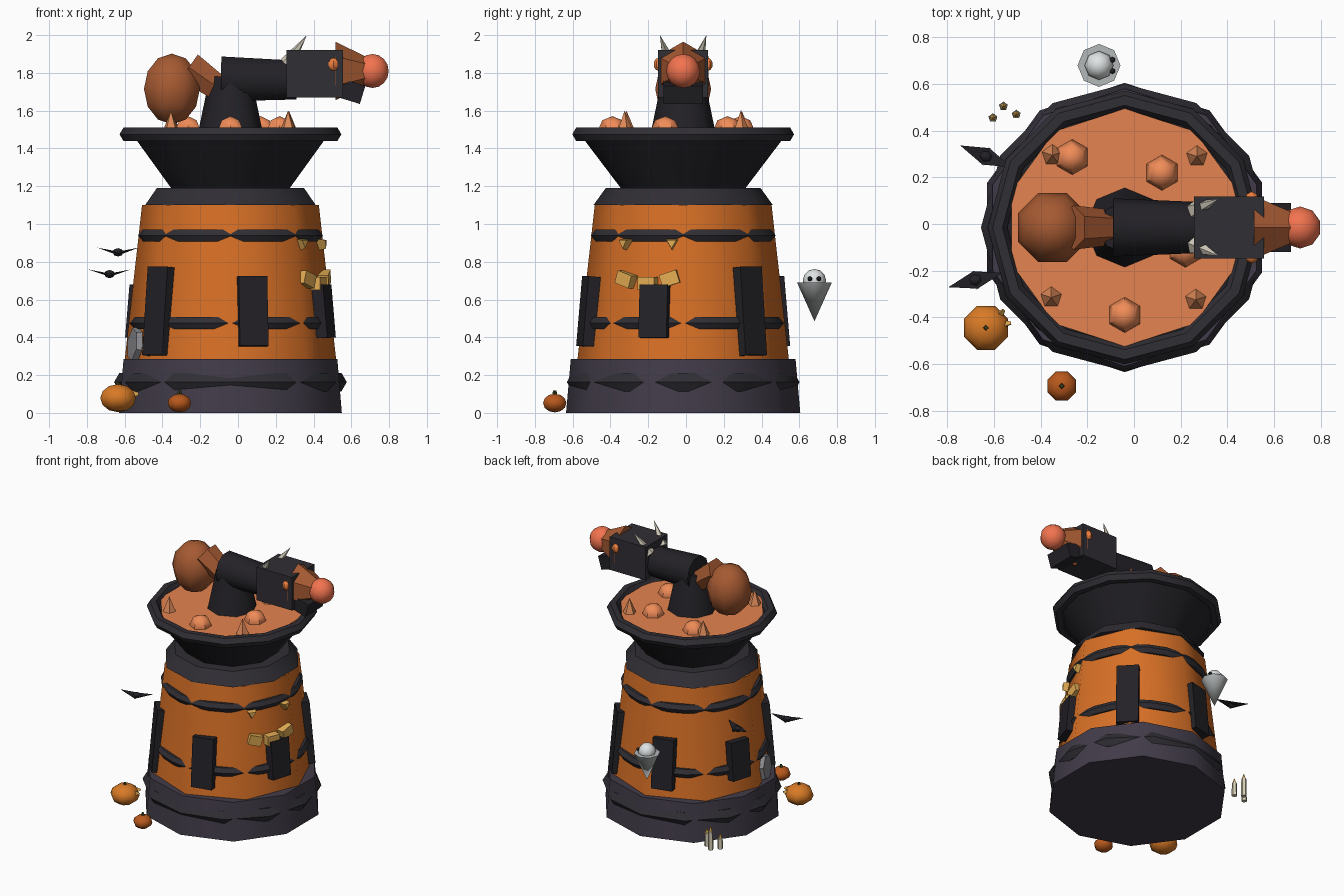
import bpy, bmesh
from math import radians, sin, cos
from mathutils import Vector, Matrix, Euler

if "Cube" in bpy.data.objects:
    bpy.data.objects.remove(bpy.data.objects["Cube"])

CX, CY = -0.04, -0.015          # tower axis
MATS = {}


def mat(hexcol):
    if hexcol not in MATS:
        m = bpy.data.materials.new("paint_" + hexcol)
        srgb = [int(hexcol[i:i + 2], 16) / 255 for i in (0, 2, 4)]
        m.diffuse_color = [((c + 0.055) / 1.055) ** 2.4 for c in srgb] + [1]
        m.use_nodes = True
        m.node_tree.nodes["Principled BSDF"].inputs["Base Color"].default_value = m.diffuse_color
        MATS[hexcol] = m
    return MATS[hexcol]


def finish(name, bm, matrix, color, smooth=False):
    me = bpy.data.meshes.new(name)
    bm.to_mesh(me)
    bm.free()
    ob = bpy.data.objects.new(name, me)
    bpy.context.collection.objects.link(ob)
    ob.matrix_world = matrix
    me.materials.append(mat(color))
    if smooth:
        bpy.ops.object.select_all(action='DESELECT')
        bpy.context.view_layer.objects.active = ob
        ob.select_set(True)
        bpy.ops.object.shade_smooth_by_angle(angle=radians(50))
    return ob


def tube(name, p0, p1, r0, r1, n, color, spin=0, smooth=False):
    """Frustum or cone running from p0 to p1."""
    p0, p1 = Vector(p0), Vector(p1)
    d = p1 - p0
    bm = bmesh.new()
    bmesh.ops.create_cone(bm, cap_ends=True, segments=n, radius1=r0, radius2=r1, depth=d.length)
    if r1 == 0:
        bmesh.ops.remove_doubles(bm, verts=bm.verts, dist=1e-5)
    q = Vector((0, 0, 1)).rotation_difference(d)
    mx = Matrix.Translation((p0 + p1) / 2) @ q.to_matrix().to_4x4() @ Matrix.Rotation(radians(spin), 4, 'Z')
    return finish(name, bm, mx, color, smooth)


def ball(name, loc, r, color, u=8, v=6, rot=0):
    bm = bmesh.new()
    bmesh.ops.create_uvsphere(bm, u_segments=u, v_segments=v, radius=1)
    r = r if isinstance(r, tuple) else (r, r, r)
    bmesh.ops.scale(bm, vec=r, verts=bm.verts)
    mx = Matrix.Translation(loc) @ Matrix.Rotation(radians(rot), 4, 'Z')
    return finish(name, bm, mx, color, True)


def box(name, loc, size, color, rot=(0, 0, 0)):
    bm = bmesh.new()
    bmesh.ops.create_cube(bm, size=1)
    mx = Matrix.Translation(loc) @ Euler([radians(a) for a in rot]).to_matrix().to_4x4()
    return finish(name, bm, mx @ Matrix.Diagonal((*size, 1)), color)


def ring(name, z, major, minor, color, n=12):
    bpy.ops.mesh.primitive_torus_add(location=(CX, CY, z), major_radius=major, minor_radius=minor,
                                     major_segments=n, minor_segments=6)
    ob = bpy.context.object
    ob.name = name
    ob.data.materials.append(mat(color))
    bpy.ops.object.shade_smooth_by_angle(angle=radians(35))


def drum(name, z0, z1, r0, r1, color, n=10):
    tube(name, (CX, CY, z0), (CX, CY, z1), r0, r1, n, color, smooth=True)


def polar(a, r, z):
    return Vector((CX + r * cos(radians(a)), CY + r * sin(radians(a)), z))


DARK, BLACK, ORANGE, BROWN, GOLD = "302e34", "232126", "d87026", "a65a32", "e4ae54"

# tower body
drum("base", 0, 0.285, 0.62, 0.595, "413b48")
drum("body", 0.28, 1.1, 0.56, 0.468, ORANGE, 8)
drum("collar", 1.1, 1.19, 0.475, 0.41, DARK)
drum("bowl", 1.19, 1.46, 0.33, 0.535, BLACK)
drum("bowl_liquid", 1.46, 1.49, 0.50, 0.51, "e58350")
ring("bowl_rim", 1.475, 0.545, 0.042, DARK)
ring("upper_band", 0.94, 0.452, 0.037, DARK, 24)
ring("lower_band", 0.475, 0.498, 0.037, DARK, 24)
ring("base_band", 0.163, 0.56, 0.056, DARK)

# planks around the wall
for i in range(6):
    a, h = 43 + 60 * i, (0.47, 0.37, 0.28)[i % 3]
    box("plank_%d" % i, polar(a, 0.515, 0.537), (0.065, 0.155, h), BLACK, (0, -5, a))

# carved face
for a in (-39, -7):
    tube("face_eye", polar(a, 0.45, 0.90), polar(a, 0.51, 0.90), 0.045, 0.03, 3, GOLD, spin=30 + a)
for a, z, t in ((-37, 0.707, -18), (-22, 0.685, 0), (-8, 0.71, 18)):
    box("face_tooth", polar(a, 0.5, z), (0.06, 0.095, 0.07), GOLD, (t, 0, a))

# bubbles and spikes in the bowl
for x, y in ((-0.265, 0.287), (0.12, 0.22), (-0.04, -0.39), (0.22, -0.11)):
    ball("bubble", (x, y, 1.495), 0.076, "f08c58", 6, 4, 30 * 0)
for x, y in ((-0.35, 0.295), (0.27, 0.29), (-0.355, -0.315), (0.265, -0.325)):
    tube("spike", (x, y, 1.47), (x, y, 1.6), 0.055, 0, 5, "dd8a58")

# cannon
tube("cannon_mount", (CX, CY, 1.48), (CX, CY, 1.78), 0.172, 0.11, 8, BLACK, smooth=True)
tube("barrel", (-0.09, CY, 1.768), (0.31, CY, 1.762), 0.125, 0.108, 10, BLACK, smooth=True)
box("head", (0.407, CY, 1.795), (0.30, 0.265, 0.25), DARK)
box("jaw", (0.54, CY, 1.72), (0.25, 0.21, 0.10), BLACK, (0, 17, 0))
tube("flame_cone", (0.515, CY, 1.81), (0.71, CY, 1.81), 0.155, 0.06, 6, BROWN, spin=90)
ball("fireball", (0.712, CY, 1.81), 0.09, "f2734f", 10, 8)
for s in (-1, 1):
    ball("head_eye", (0.505, CY + s * 0.127, 1.845), (0.03, 0.03, 0.036), "f08040", 6, 5)
    tube("horn", (0.26, CY + s * 0.075, 1.85), (0.365, CY + s * 0.123, 2.0), 0.04, 0, 5, "cfc8b8")

# fuel sack and its neck
ball("rear_sack", (-0.35, CY, 1.715), (0.16, 0.16, 0.187), BROWN, 8, 6, 22.5)
tube("sack_neck", (-0.26, CY, 1.83), (-0.09, CY, 1.71), 0.095, 0.075, 6, BROWN)

# bats
for x, y, z, a in ((-0.635, 0.29, 0.85, -23), (-0.68, -0.24, 0.735, 15)):
    ball("bat_body", (x, y, z), (0.03, 0.025, 0.022), BLACK, 6, 4, a)
    for s in (-1, 1):
        bm = bmesh.new()
        d = Vector((cos(radians(a)), sin(radians(a)), 0)) * s
        w = Vector((-d.y, d.x, 0)) * 0.04
        c = Vector((x, y, z))
        pts = [c + w - d * 0.005, c - w - d * 0.005, c + d * 0.12 + Vector((0, 0, 0.025))]
        low = [p - Vector((0, 0, 0.012)) for p in pts[:2]]
        v = [bm.verts.new(p) for p in pts + low]
        for f in ((0, 1, 2), (3, 2, 4), (0, 2, 3), (1, 4, 2), (0, 3, 4, 1)):
            bm.faces.new([v[k] for k in f])
        bmesh.ops.recalc_face_normals(bm, faces=bm.faces)
        finish("bat_wing", bm, Matrix(), BLACK)

# ghost
tube("ghost_body", (-0.15, 0.68, 0.69), (-0.15, 0.68, 0.485), 0.092, 0, 8, "b4b8b8", smooth=True)
ball("ghost_head", (-0.15, 0.68, 0.70), 0.062, "dfe3e3", 8, 6)
for s in (-1, 1):
    ball("ghost_eye", (-0.093, 0.68 + s * 0.024, 0.71), 0.013, BLACK, 6, 4)

# pumpkins
for x, y, r, h, c in ((-0.635, -0.445, 0.102, 0.078, "d87a26"), (-0.31, -0.695, 0.067, 0.052, "b8581c")):
    ball("pumpkin", (x, y, h), (r, r, h * 0.95), c, 8, 6, 22.5)
    tube("pumpkin_stem", (x, y, h * 1.8), (x, y, h * 1.8 + 0.025), 0.014, 0.009, 4, "3c4420")
for a in (10, 45):
    d = Vector((cos(radians(a)), sin(radians(a)), 0))
    p = Vector((-0.635, -0.445, 0.10)) + d * 0.08
    tube("pumpkin_eye", p, p + d * 0.03, 0.02, 0.008, 3, GOLD)

# candles
for x, y, h in ((-0.56, 0.505, 0.14), (-0.605, 0.455, 0.08), (-0.505, 0.47, 0.10)):
    tube("candle", (x, y, 0), (x, y, h), 0.02, 0.018, 5, "d6ceb4")
    tube("candle_flame", (x, y, h), (x, y, h + 0.04), 0.014, 0, 5, GOLD)

# pale web patch on the left wall
tube("web_patch", polar(197, 0.515, 0.36), polar(197, 0.545, 0.363), 0.10, 0.09, 6, "8a8a8e")
